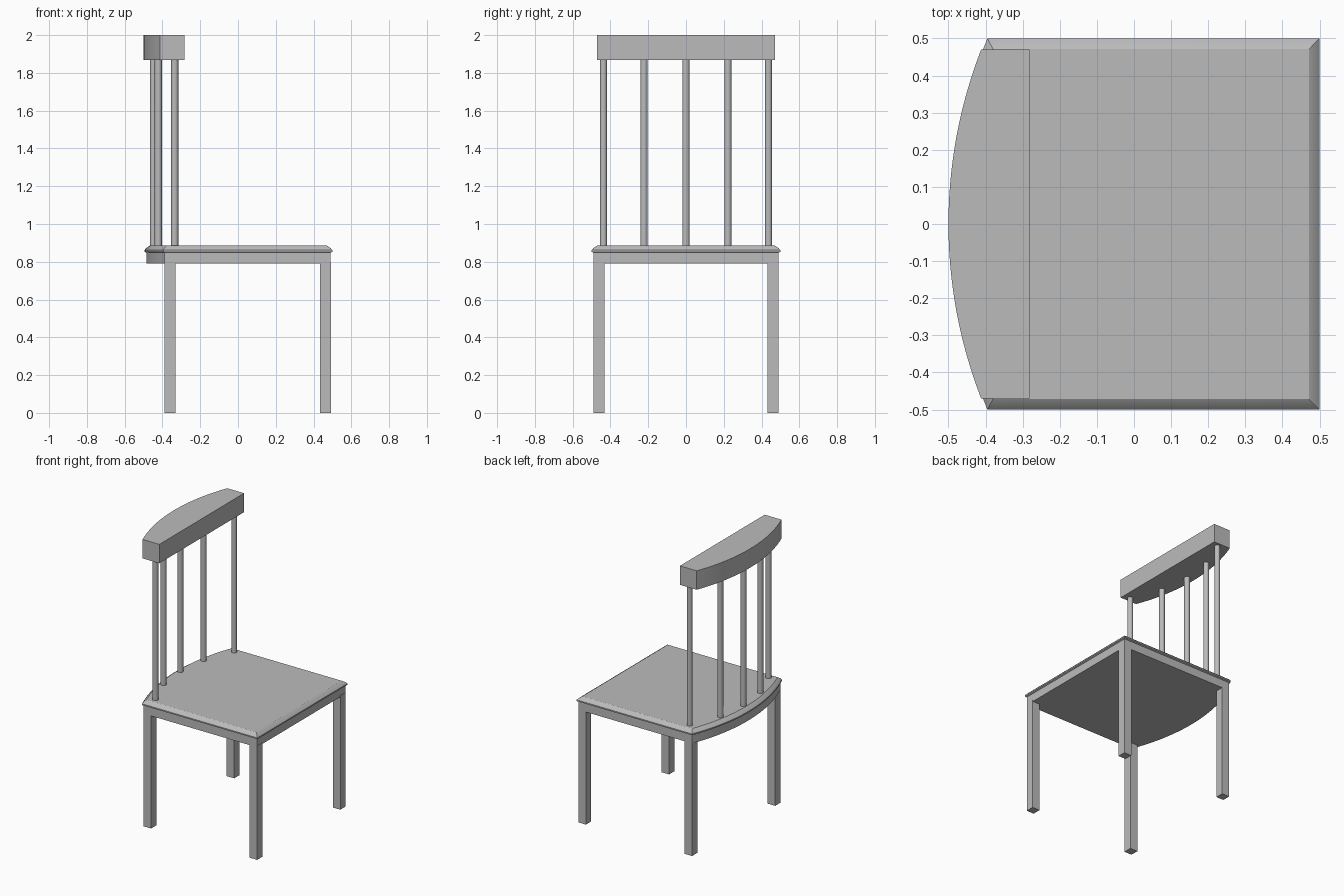
import bpy
import bmesh
from math import sqrt

if "Cube" in bpy.data.objects:
    bpy.data.objects.remove(bpy.data.objects["Cube"], do_unlink=True)

grey = bpy.data.materials.new("plain grey")
grey.use_nodes = True
grey.diffuse_color = (0.5, 0.5, 0.5, 1)
grey.node_tree.nodes["Principled BSDF"].inputs["Base Color"].default_value = (0.5, 0.5, 0.5, 1)


def outline(front, half, corner, back, steps=24):
    """Rectangle whose -x end bulges out in a circular arc."""
    sag = corner - back
    radius = (half * half + sag * sag) / (2 * sag)
    points = [(front, -half), (front, half)]
    for i in range(steps + 1):
        y = half - 2 * half * i / steps
        points.append((back + radius - sqrt(radius * radius - y * y), y))
    return points


def loft(name, rings):
    """Skin a closed solid through matching (outline, height) rings."""
    bm = bmesh.new()
    loops = [[bm.verts.new((x, y, z)) for x, y in pts] for pts, z in rings]
    bm.faces.new(loops[0][::-1])
    bm.faces.new(loops[-1])
    for low, high in zip(loops, loops[1:]):
        for i in range(len(low)):
            j = (i + 1) % len(low)
            bm.faces.new((low[i], low[j], high[j], high[i]))
    bmesh.ops.recalc_face_normals(bm, faces=bm.faces)
    mesh = bpy.data.meshes.new(name)
    bm.to_mesh(mesh)
    bm.free()
    obj = bpy.data.objects.new(name, mesh)
    bpy.context.collection.objects.link(obj)
    finish(obj, name)


def finish(obj, name):
    obj.name = name
    obj.data.materials.append(grey)
    bpy.ops.object.select_all(action="DESELECT")
    obj.select_set(True)
    bpy.context.view_layer.objects.active = obj
    bpy.ops.object.shade_smooth_by_angle(angle=0.4)


# Seat: apron, projecting lip and chamfered top
apron = outline(0.49, 0.49, -0.39, -0.485)
lip = outline(0.5, 0.5, -0.395, -0.495)
shoulder = outline(0.49, 0.49, -0.39, -0.485)
top = outline(0.472, 0.472, -0.38, -0.468)
loft("seat", [(apron, 0.79), (apron, 0.848), (lip, 0.853),
              (lip, 0.862), (shoulder, 0.873), (top, 0.885)])

# Crest rail
rail = outline(-0.282, 0.47, -0.412, -0.5)
loft("crest_rail", [(rail, 1.867), (rail, 2.0)])

# Square legs
for x, end in ((0.463, "front"), (-0.361, "back")):
    for side, label in ((1, "left"), (-1, "right")):
        y = side * 0.461
        w = 0.029
        square = [(x - w, y - w), (x + w, y - w), (x + w, y + w), (x - w, y + w)]
        loft(f"{end}_{label}_leg", [(square, 0), (square, 0.8)])

# Round spindles following the curve of the back
for i, (x, y) in enumerate([(-0.335, -0.437), (-0.422, -0.222), (-0.447, 0),
                            (-0.422, 0.222), (-0.335, 0.437)]):
    bpy.ops.mesh.primitive_cylinder_add(vertices=16, radius=0.019, depth=1.0,
                                        location=(x, y, 1.376))
    finish(bpy.context.object, f"spindle_{i + 1}")
